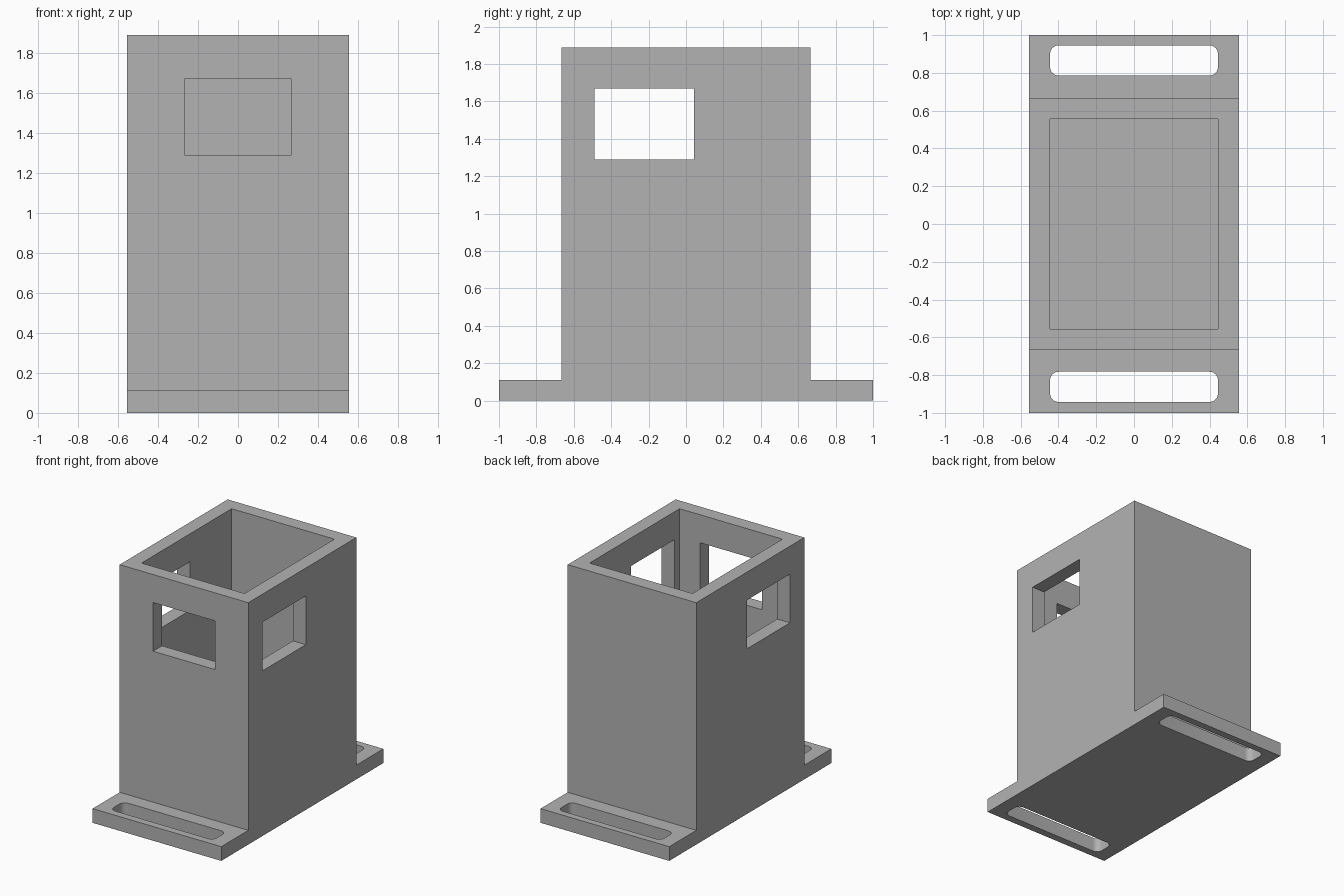
import bpy
import bmesh

if "Cube" in bpy.data.objects:
    bpy.data.objects.remove(bpy.data.objects["Cube"], do_unlink=True)

U = 1 / 9                # wall and plate thickness
HALF_W, HALF_BODY, HALF_L = 5 * U, 6 * U, 1.0
HEIGHT = 17 * U

grey = bpy.data.materials.new("plain grey")
grey.use_nodes = True
colour = (0.45, 0.45, 0.45, 1)
grey.diffuse_color = colour
grey.node_tree.nodes["Principled BSDF"].inputs["Base Color"].default_value = colour


def add_object(name, bm):
    bmesh.ops.recalc_face_normals(bm, faces=bm.faces)
    mesh = bpy.data.meshes.new(name)
    bm.to_mesh(mesh)
    bm.free()
    mesh.materials.append(grey)
    obj = bpy.data.objects.new(name, mesh)
    bpy.context.collection.objects.link(obj)
    return obj


def box(name, low, high, radius=0):
    """Box between two corners, with optional rounded upright edges."""
    bm = bmesh.new()
    bmesh.ops.create_cube(bm, size=1)
    for v in bm.verts:
        v.co = [(a + b) / 2 + c * (b - a) for a, b, c in zip(low, high, v.co)]
    if radius:
        upright = [e for e in bm.edges
                   if abs(e.verts[0].co.z - e.verts[1].co.z) > 0.01]
        bmesh.ops.bevel(bm, geom=upright, offset=radius, segments=6,
                        profile=0.5, affect='EDGES')
    return add_object(name, bm)


# Housing and flanged base: one stepped side profile extruded across the width
half = [(HALF_L, 0), (HALF_L, U), (HALF_BODY, U), (HALF_BODY, HEIGHT)]
profile = half + [(-y, z) for y, z in reversed(half)]
bm = bmesh.new()
side = bm.faces.new([bm.verts.new((-HALF_W, y, z)) for y, z in profile])
grown = bmesh.ops.extrude_face_region(bm, geom=[side])["geom"]
bmesh.ops.translate(bm, vec=(2 * HALF_W, 0, 0),
                    verts=[g for g in grown if isinstance(g, bmesh.types.BMVert)])
housing = add_object("housing", bm)

# Cutters: open cavity, front window, window through both sides, mounting slots
sill, lintel = 1.29, 1.67
cutters = [
    box("cavity_cutter", (-4 * U, -5 * U, U), (4 * U, 5 * U, HEIGHT + 1)),
    box("front_window_cutter", (-0.267, -0.8, sill), (0.267, 0, lintel)),
    box("side_window_cutter", (-1, -0.49, sill), (1, 0.043, lintel)),
    box("front_slot_cutter", (-4 * U, -0.942, -1), (4 * U, -0.782, 0.5), 0.045),
    box("back_slot_cutter", (-4 * U, 0.786, -1), (4 * U, 0.946, 0.5), 0.045),
]

bpy.context.view_layer.objects.active = housing
for cutter in cutters:
    cut = housing.modifiers.new(cutter.name, 'BOOLEAN')
    cut.operation = 'DIFFERENCE'
    cut.solver = 'EXACT'
    cut.object = cutter
    cutter.hide_render = True
    bpy.ops.object.modifier_apply(modifier=cut.name)
    bpy.data.objects.remove(cutter, do_unlink=True)

# Smooth only the rounded slot ends
bpy.ops.object.select_all(action='DESELECT')
housing.select_set(True)
bpy.ops.object.shade_smooth_by_angle(angle=0.6)
